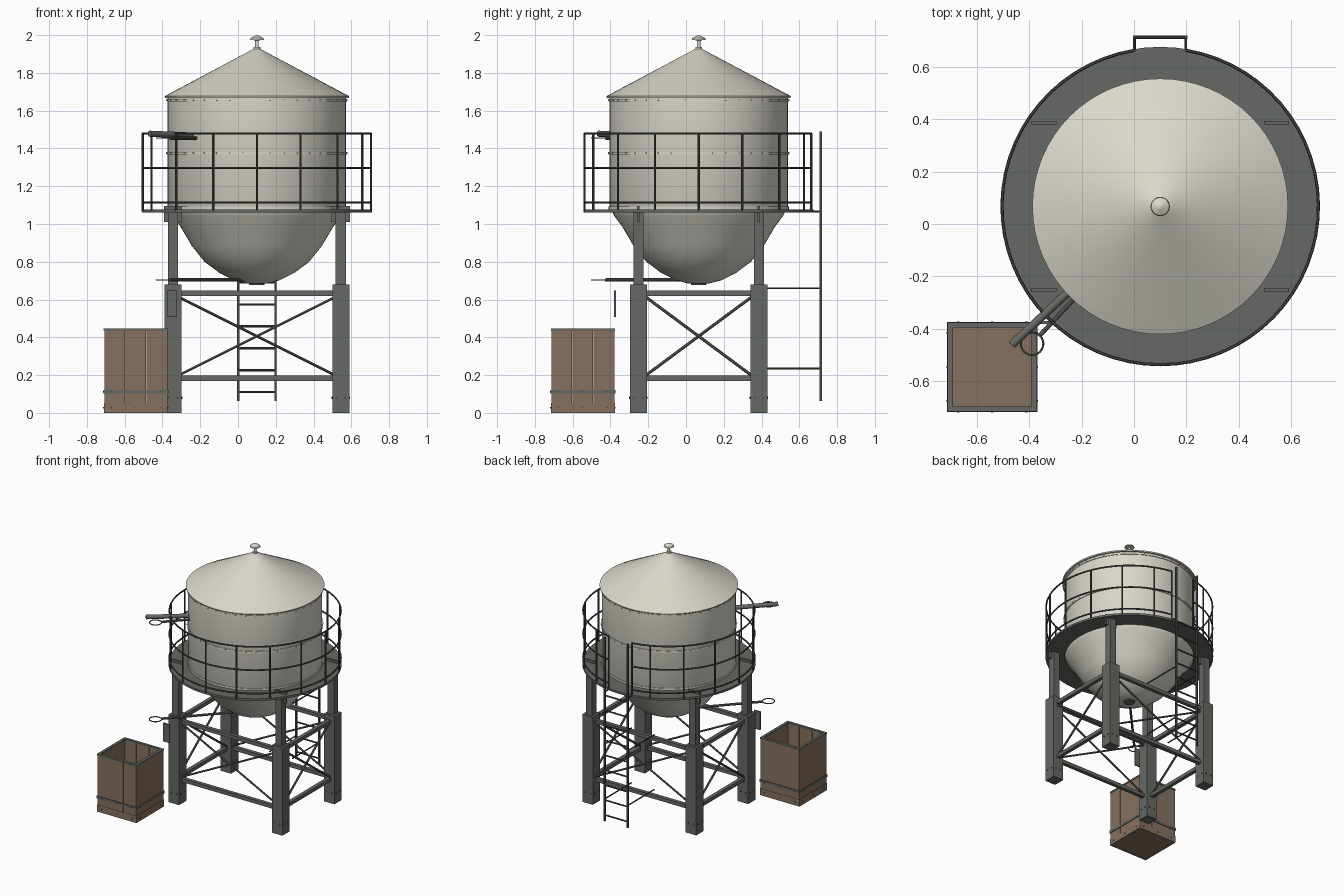
import bpy, bmesh, math
from mathutils import Vector, Matrix

if "Cube" in bpy.data.objects:
    bpy.data.objects.remove(bpy.data.objects["Cube"])

CX, CY = 0.10, 0.067          # tank axis
COLX, COLY = 0.444, 0.319     # column offsets from axis
TAU = math.tau


def material(name, rgb):
    m = bpy.data.materials.new(name)
    m.diffuse_color = (*rgb, 1)
    m.use_nodes = True
    m.node_tree.nodes["Principled BSDF"].inputs["Base Color"].default_value = m.diffuse_color
    return m


CREAM = material("cream_paint", (0.70, 0.68, 0.60))
STEEL = material("dark_steel", (0.13, 0.14, 0.125))
IRON = material("railing_iron", (0.07, 0.075, 0.07))
WOOD = material("crate_wood", (0.24, 0.165, 0.115))


def finish(name, bm, mat, smooth=True):
    me = bpy.data.meshes.new(name)
    bmesh.ops.recalc_face_normals(bm, faces=bm.faces)
    bm.to_mesh(me)
    bm.free()
    ob = bpy.data.objects.new(name, me)
    bpy.context.collection.objects.link(ob)
    me.materials.append(mat)
    if smooth:
        bpy.ops.object.select_all(action='DESELECT')
        ob.select_set(True)
        bpy.context.view_layer.objects.active = ob
        bpy.ops.object.shade_smooth_by_angle(angle=math.radians(35))
    return ob


def box(bm, c, s):
    bmesh.ops.create_cube(bm, size=1, matrix=Matrix.Translation(c) @ Matrix.Diagonal((*s, 1)))


def rod(bm, a, b, r, n=8):
    a, b = Vector(a), Vector(b)
    d = b - a
    mat = Matrix.Translation((a + b) / 2) @ d.to_track_quat('Z', 'Y').to_matrix().to_4x4()
    bmesh.ops.create_cone(bm, cap_ends=True, segments=n, radius1=r, radius2=r, depth=d.length, matrix=mat)


def lathe(bm, prof, n=64, closed=False, c=(CX, CY)):
    verts = [bm.verts.new((c[0] + r, c[1], z)) for r, z in prof]
    edges = [bm.edges.new(p) for p in zip(verts, verts[1:])]
    if closed:
        edges.append(bm.edges.new((verts[-1], verts[0])))
    bmesh.ops.spin(bm, geom=verts + edges, cent=(*c, 0), axis=(0, 0, 1), angle=TAU, steps=n, use_merge=True)
    bmesh.ops.remove_doubles(bm, verts=bm.verts, dist=1e-5)


def torus(bm, c, R, r, n=24):
    prof = [(R + r * math.cos(t * TAU / 6), c[2] + r * math.sin(t * TAU / 6)) for t in range(6)]
    lathe(bm, prof, n, True, c[:2])


def polar(r, a, z):
    return Vector((CX + r * math.cos(a), CY + r * math.sin(a), z))


# tank shell with bowl bottom
bm = bmesh.new()
lathe(bm, [(0, .685), (.06, .686), (.12, .702), (.20, .742), (.277, .80), (.345, .885), (.404, .985),
           (.445, 1.04), (.472, 1.09), (.472, 1.67), (0, 1.67)])
finish("tank_shell", bm, CREAM)

# conical roof
bm = bmesh.new()
lathe(bm, [(0, 1.668), (.486, 1.668), (.488, 1.677), (.018, 1.927), (.018, 1.937), (0, 1.937)])
finish("tank_roof", bm, CREAM)

# roof vent
bm = bmesh.new()
lathe(bm, [(0, 1.93), (.009, 1.93), (.009, 1.972), (.037, 1.975), (.034, 1.984), (.012, 1.996), (0, 2.0)], 20)
finish("roof_vent", bm, CREAM)

# riveted bands around the tank
bm = bmesh.new()
for z in (1.085, 1.375, 1.655):
    lathe(bm, [(.47, z - .007), (.477, z - .007), (.477, z + .007), (.47, z + .007)], 64, True)
finish("tank_bands", bm, CREAM)
bm = bmesh.new()
for z in (1.375, 1.655):
    for i in range(40):
        a = i * TAU / 40
        rod(bm, polar(.474, a, z), polar(.481, a, z), .005, 6)
finish("band_rivets", bm, CREAM)

# bottom outlet
bm = bmesh.new()
lathe(bm, [(0, .678), (.04, .678), (.045, .70), (0, .70)], 24)
finish("bowl_outlet", bm, STEEL)

# walkway deck
bm = bmesh.new()
lathe(bm, [(.468, 1.061), (.609, 1.061), (.609, 1.077), (.468, 1.077)], 64, True)
finish("walkway_deck", bm, STEEL)

# railing posts and rails, open at the ladder
bm = bmesh.new()
RR, gap = .604, math.radians(9.5)
angles = [i * TAU / 16 for i in range(16) if i != 4] + [math.pi / 2 - gap, math.pi / 2 + gap]
for a in angles:
    rod(bm, polar(RR, a, 1.065), polar(RR, a, 1.48), .006)
finish("railing_posts", bm, IRON)
bm = bmesh.new()
N = 60
for z in (1.115, 1.297, 1.478):
    rings = []
    for i in range(N + 1):
        a = math.pi / 2 + gap + (TAU - 2 * gap) * i / N
        rings.append([bm.verts.new(polar(RR + .006 * math.cos(k * TAU / 6), a, z + .006 * math.sin(k * TAU / 6)))
                      for k in range(6)])
    for p, q in zip(rings, rings[1:]):
        for k in range(6):
            bm.faces.new((p[k], p[k - 1], q[k - 1], q[k]))
    bm.faces.new(rings[0])
    bm.faces.new(rings[-1])
finish("railing_rails", bm, IRON)

# columns with thick lower sleeves, gussets and base bolts
lower, upper, gusset, bolts = (bmesh.new() for _ in range(4))
for sx in (-1, 1):
    for sy in (-1, 1):
        x, y = CX + sx * COLX, CY + sy * COLY
        box(lower, (x, y, .34), (.09, .09, .68))
        box(upper, (x, y, .87), (.054, .054, .40))
        box(gusset, (x, y, 1.052), (.097, .014, .085))
        for z in (.08,):
            for k in (-.022, .022):
                rod(bolts, (x + k, y - .049, z), (x + k, y + .049, z), .006)
                rod(bolts, (x - .049, y + k, z), (x + .049, y + k, z), .006)
finish("lower_columns", lower, STEEL, False)
finish("upper_columns", upper, STEEL, False)
finish("column_gussets", gusset, STEEL, False)
finish("column_bolts", bolts, IRON)

# horizontal beams and cross braces
beams, braces = bmesh.new(), bmesh.new()
for s in (-1, 1):
    y, x = CY + s * COLY, CX + s * COLX
    for z in (.633, .183):
        box(beams, (CX, y, z), (2 * COLX, .028, .028))
        box(beams, (x, CY, z), (.028, 2 * COLY, .028))
    for k in (-1, 1):
        rod(braces, (CX - .42, y + k * .006, .406 + k * .21), (CX + .42, y + k * .006, .406 - k * .21), .007)
        rod(braces, (x + k * .006, CY - .29, .406 + k * .215), (x + k * .006, CY + .29, .406 - k * .215), .008)
finish("frame_beams", beams, STEEL, False)
finish("cross_braces", braces, STEEL)

# ladder with standoffs
bm = bmesh.new()
LY = .713
for x in (.002, .198):
    box(bm, (x, LY, .777), (.012, .012, 1.426))
    for z, y0 in ((.235, .386), (.66, .386), (1.066, .60)):
        rod(bm, (x, y0, z), (x, LY, z), .005)
for i in range(9):
    rod(bm, (0, LY, .11 + i * .116), (.2, LY, .11 + i * .116), .006)
finish("ladder", bm, IRON)

# upper spout and lower pull rod, each with a ring
D = math.atan2(-.68, -.73)
ring = Vector((-.389, -.457, 0))
bm = bmesh.new()
rod(bm, polar(.46, D, 1.468), polar(.775, D, 1.478), .016, 16)
finish("upper_spout", bm, STEEL)
bm = bmesh.new()
axis = Vector((CX, CY, 0))
u = (ring - axis).normalized()
edge = ring - u * .045
for z, start in ((1.455, axis + u * .46), (.704, axis + u * .03)):
    up = Vector((0, 0, z))
    rod(bm, start + up, edge + up, .009, 10)
for z in (1.455, .704):
    torus(bm, (ring.x, ring.y, z), .043, .004)
finish("pull_rods_and_rings", bm, STEEL)

# hanging plate by the front column
bm = bmesh.new()
box(bm, (-.349, -.376, .578), (.053, .01, .142))
finish("hanging_plate", bm, STEEL, False)

# open wooden crate: planks, floor
KX, KY, W, H, T = -.541, -.546, .334, .442, .016
bm = bmesh.new()
pw = W / 3
for i in (-1, 0, 1):
    for s in (-1, 1):
        box(bm, (KX + i * pw, KY + s * (W - T) / 2, H / 2), (pw - .002, T, H))
        box(bm, (KX + s * (W - T) / 2, KY + i * pw, H / 2), (T, pw - .002, H))
box(bm, (KX, KY, .012), (W - .01, W - .01, .022))
finish("crate_planks", bm, WOOD, False)

# crate skirt, metal band, rim and bolts
skirt, metal, nails = bmesh.new(), bmesh.new(), bmesh.new()


def frame(bm, size, width, z, h):
    for s in (-1, 1):
        box(bm, (KX, KY + s * (size - width) / 2, z), (size, width, h))
        box(bm, (KX + s * (size - width) / 2, KY, z), (width, size - 2 * width, h))


frame(skirt, W + .004, .006, .027, .053)
frame(metal, W + .010, .008, .112, .02)
frame(metal, W + .006, .02, H, .012)
for k in (-.13, 0, .13):
    for z in (.027, .112):
        e = W / 2 + .007
        rod(nails, (KX + k, KY - e, z), (KX + k, KY - e + .01, z), .005, 6)
        rod(nails, (KX + k, KY + e, z), (KX + k, KY + e - .01, z), .005, 6)
        rod(nails, (KX - e, KY + k, z), (KX - e + .01, KY + k, z), .005, 6)
        rod(nails, (KX + e, KY + k, z), (KX + e - .01, KY + k, z), .005, 6)
finish("crate_skirt", skirt, WOOD, False)
finish("crate_metal_bands", metal, STEEL, False)
finish("crate_bolts", nails, IRON)
